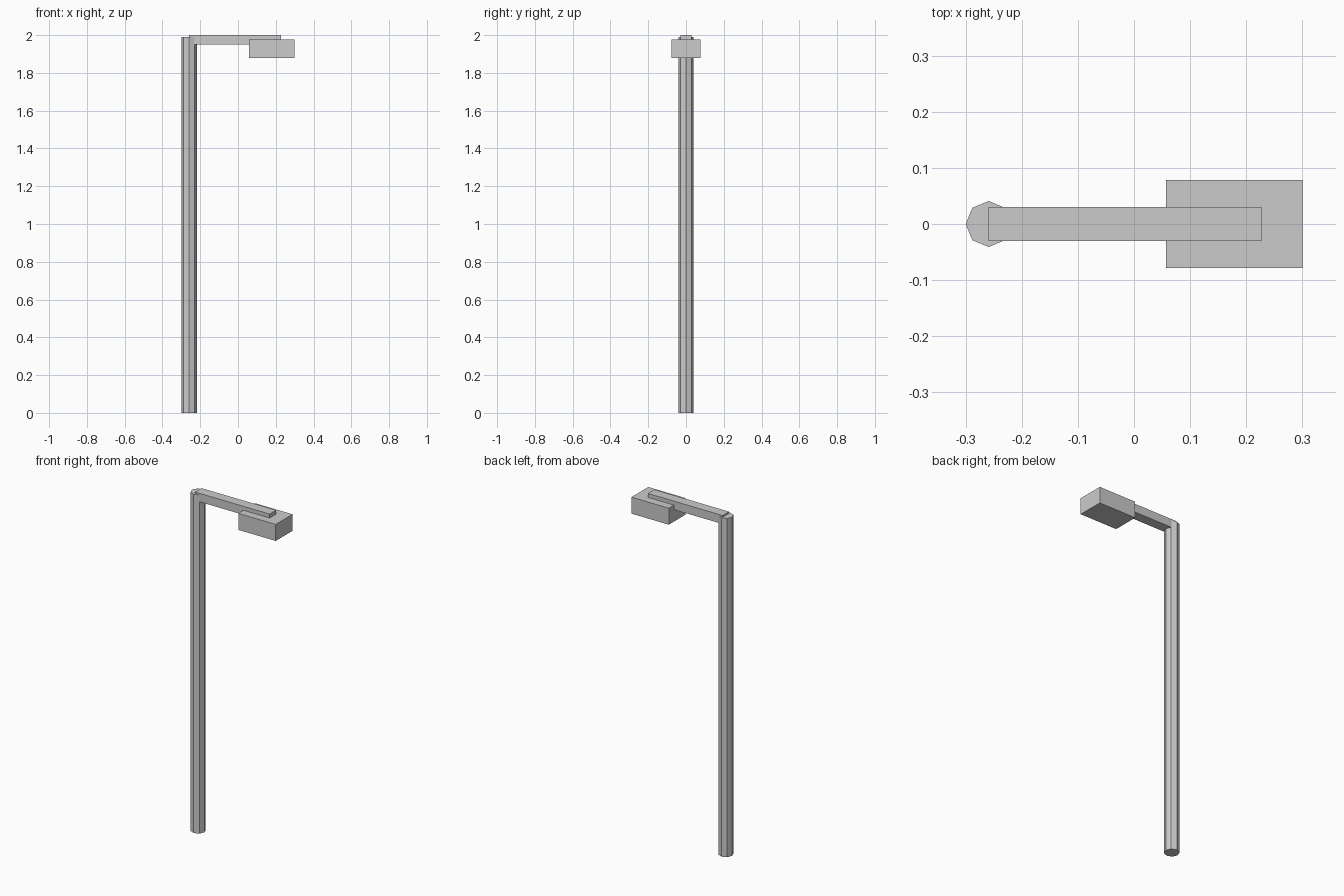
import bpy
from mathutils import Vector

default_cube = bpy.data.objects.get("Cube")
if default_cube:
    bpy.data.objects.remove(default_cube, do_unlink=True)

# Single painted-metal colour
grey = bpy.data.materials.new("light_grey_metal")
grey.use_nodes = True
colour = (0.6, 0.6, 0.6, 1)
grey.diffuse_color = colour
grey.node_tree.nodes["Principled BSDF"].inputs["Base Color"].default_value = colour


def finish(name):
    obj = bpy.context.object
    obj.name = obj.data.name = name
    obj.data.materials.append(grey)
    return obj


def box(name, low, high):
    low, high = Vector(low), Vector(high)
    bpy.ops.mesh.primitive_cube_add(size=1, location=(low + high) / 2)
    obj = finish(name)
    obj.scale = high - low
    bpy.ops.object.transform_apply(location=False, rotation=False, scale=True)
    return obj


# Eight-sided pole with corners on the axes
pole_x, pole_radius, pole_height = -0.259, 0.041, 1.99
bpy.ops.mesh.primitive_cylinder_add(vertices=8, radius=pole_radius, depth=pole_height,
                                    location=(pole_x, 0, pole_height / 2))
finish("pole")

# Horizontal arm starting at the pole's centre
box("arm", (pole_x, -0.03, 1.95), (0.227, 0.03, 2))

# Lamp housing hung around the arm's end
box("lamp_housing", (0.057, -0.078, 1.88), (0.3, 0.078, 1.977))
